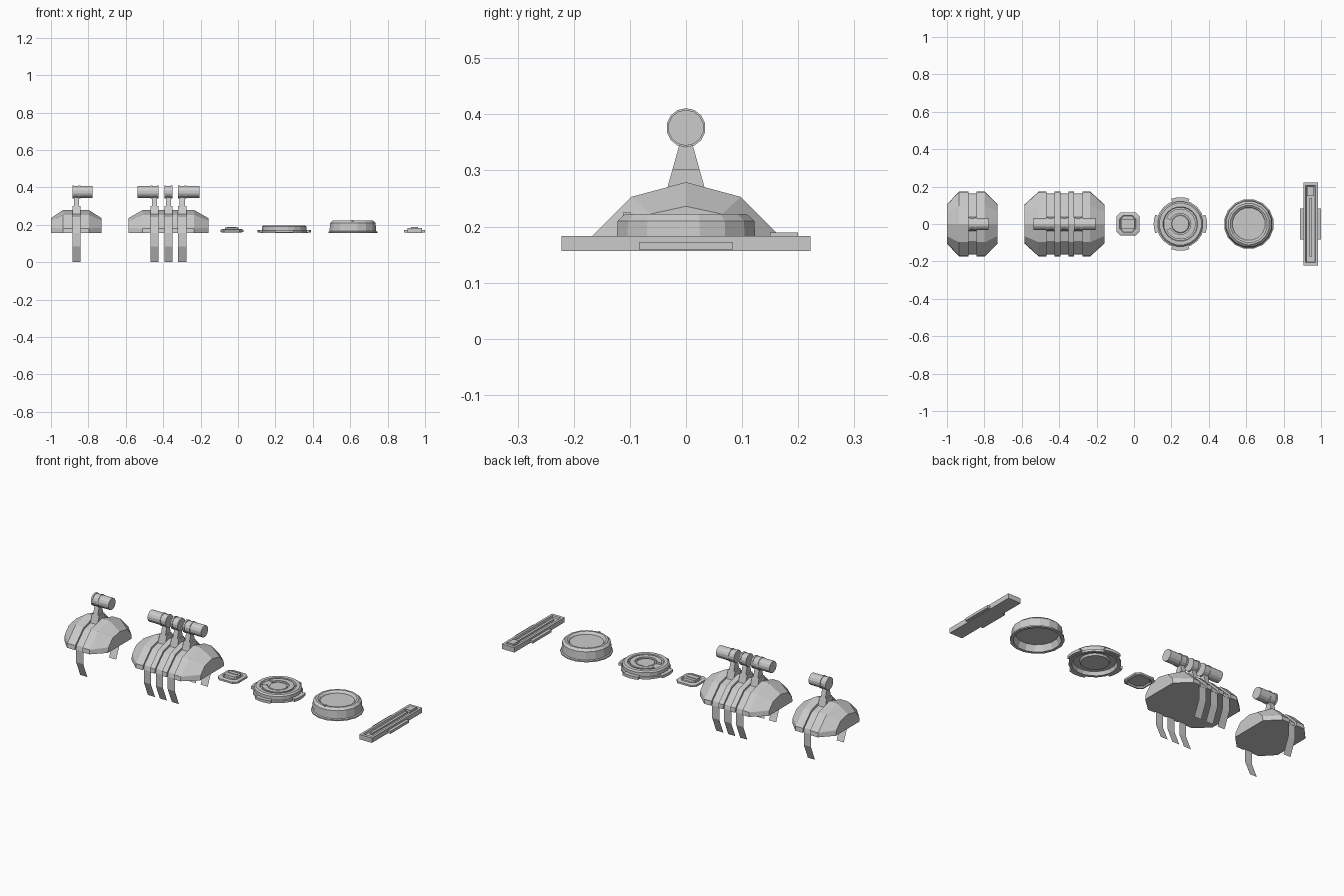
import bpy, bmesh, math

if "Cube" in bpy.data.objects:
    bpy.data.objects.remove(bpy.data.objects["Cube"])

ZB = 0.156  # common underside height of all controls


def finish(bm, name):
    bmesh.ops.remove_doubles(bm, verts=bm.verts, dist=1e-5)
    bmesh.ops.recalc_face_normals(bm, faces=bm.faces)
    me = bpy.data.meshes.new(name)
    bm.to_mesh(me)
    bm.free()
    ob = bpy.data.objects.new(name, me)
    bpy.context.collection.objects.link(ob)
    return ob


def skin(bm, loops, close_u=True, caps=True, close_v=False):
    """Bridge a list of equally long point loops."""
    vs = [[bm.verts.new(p) for p in lp] for lp in loops]
    n = len(vs[0])
    for k in range(len(vs) if close_v else len(vs) - 1):
        a, b = vs[k], vs[(k + 1) % len(vs)]
        for i in range(n if close_u else n - 1):
            j = (i + 1) % n
            bm.faces.new((a[i], a[j], b[j], b[i]))
    if caps:
        bm.faces.new(vs[0])
        bm.faces.new(vs[-1])


def lathe(name, cx, prof, n):
    """Revolve an (r, z) profile around a vertical axis."""
    bm = bmesh.new()
    step = 2 * math.pi / n
    loops = [[(cx + r * math.cos((k + .5) * step), r * math.sin((k + .5) * step), z)
              for r, z in prof] for k in range(n)]
    skin(bm, loops, close_u=False, caps=False, close_v=True)
    bmesh.ops.dissolve_degenerate(bm, edges=bm.edges, dist=1e-6)
    return finish(bm, name)


def sector(name, cx, r0, r1, z0, z1, mid, half, n):
    """Solid ring sector centred on angle mid (degrees)."""
    bm = bmesh.new()
    loops = []
    for k in range(n + 1):
        a = math.radians(mid - half + 2 * half * k / n)
        c, s = math.cos(a), math.sin(a)
        loops.append([(cx + r * c, r * s, z)
                      for r, z in ((r0, z0), (r1, z0), (r1, z1), (r0, z1))])
    skin(bm, loops)
    return finish(bm, name)


def plate(cx, hx, hy, c, z):
    """Rectangle outline with chamfered corners."""
    pts = [(hx, hy - c), (hx - c, hy), (-hx + c, hy), (-hx, hy - c),
           (-hx, -hy + c), (-hx + c, -hy), (hx - c, -hy), (hx, -hy + c)]
    return [(cx + x, y, z) for x, y in pts]


def box(name, x0, x1, y0, y1, z0, z1):
    bm = bmesh.new()
    skin(bm, [[(x0, y0, z), (x1, y0, z), (x1, y1, z), (x0, y1, z)] for z in (z0, z1)])
    return finish(bm, name)


def cyl_x(name, x0, x1, r, z, n=14):
    bm = bmesh.new()
    skin(bm, [[(x, r * math.sin(2 * math.pi * k / n), z + r * math.cos(2 * math.pi * k / n))
               for k in range(n)] for x in (x0, x1)])
    return finish(bm, name)


# ---- lever housings: cross-sections (y, z) lofted along x ----
def sym(half):
    return half + [(-y, z) for y, z in reversed(half) if y > 0]


END = sym([(0.105, ZB), (0.10, 0.185), (0.065, 0.222), (0, 0.236)])
MAIN = sym([(0.173, ZB), (0.17, 0.18), (0.097, 0.253), (0, 0.279)])
FLOOR = sym([(0.164, ZB), (0.158, 0.178), (0.092, 0.243), (0, 0.266)])
BAND = sym([(0.127, 0.0), (0.163, 0.085), (0.163, ZB), (0.153, 0.178), (0.091, 0.24), (0, 0.263)])
HW = 0.022  # half width of a slot


def housing(name, x0, x1, x2, x3, slots):
    secs = [(x0, END), (x1, MAIN)]
    for s in slots:
        secs += [(s - HW, MAIN), (s - HW, FLOOR), (s + HW, FLOOR), (s + HW, MAIN)]
    secs += [(x2, MAIN), (x3, END)]
    bm = bmesh.new()
    skin(bm, [[(x, y, z) for y, z in p] for x, p in secs])
    finish(bm, name)


def lever(name, s, g0, g1):
    # thin curved strip that slides in the slot
    bm = bmesh.new()
    skin(bm, [[(x, y, z) for y, z in BAND] for x in (s - HW, s + HW)],
         close_u=False, caps=False)
    finish(bm, name + "_strip")
    # tapered stem
    bm = bmesh.new()
    rows = [(HW, 0.042, 0.24), (HW, 0.033, 0.27), (HW, 0.024, 0.302),
            (0.014, 0.024, 0.302), (0.014, 0.012, 0.345), (0.014, 0.012, 0.37)]
    skin(bm, [[(s - w, -d, z), (s + w, -d, z), (s + w, d, z), (s - w, d, z)]
              for w, d, z in rows])
    finish(bm, name + "_stem")
    # grip with end flanges
    cyl_x(name + "_grip", g0, g1, 0.032, 0.376)
    for k, x in enumerate((s - HW, s + HW - 0.01)):
        cyl_x(f"{name}_flange_{k}", x, x + 0.01, 0.035, 0.376)


housing("single_housing", -1.0, -0.936, -0.797, -0.73, [-0.864])
lever("single_lever", -0.864, -0.886, -0.779)

SLOTS = [-0.446, -0.372, -0.298]
housing("triple_housing", -0.585, -0.51, -0.234, -0.159, SLOTS)
for i, (s, a, b) in enumerate(zip(SLOTS, (-0.537, -0.394, -0.32), (-0.424, -0.35, -0.207))):
    lever(f"triple_lever_{i}", s, a, b)

# ---- small push button, hollow underneath ----
bx = -0.033
bm = bmesh.new()
rows = [(0.045, 0.166), (0.052, 0.159), (0.0615, 0.163), (0.0615, 0.173),
        (0.052, 0.177), (0.045, 0.177), (0.042, 0.173)]
skin(bm, [plate(bx, h, h, 0.02, z) for h, z in rows])
finish(bm, "button_base")
bm = bmesh.new()
skin(bm, [plate(bx, 0.038, 0.028, 0.006, 0.172), plate(bx, 0.036, 0.026, 0.006, 0.185)])
finish(bm, "button_cap")
box("button_mark", bx - 0.025, bx + 0.025, 0.0, 0.008, 0.184, 0.188)

# ---- rotary dial ----
dx = 0.248
lathe("dial_body", dx, [(0, 0.188), (0.09, 0.188), (0.093, 0.197), (0.113, 0.197),
                        (0.121, 0.19), (0.121, 0.17), (0.128, 0.168), (0.128, ZB),
                        (0.113, ZB), (0.105, 0.175), (0.075, 0.175), (0.07, 0.165), (0, 0.165)], 20)
sector("dial_c_ring", dx, 0.056, 0.082, 0.18, 0.197, 0, 157, 18)
lathe("dial_hub", dx, [(0, 0.193), (0.045, 0.193), (0.05, 0.185)], 20)
for i in range(4):
    sector(f"dial_tab_{i}", dx, 0.115, 0.143, ZB + 0.002, 0.173, 90 * i, 20, 4)

# ---- round ring button ----
lathe("ring_button", 0.614, [(0, 0.21), (0.088, 0.21), (0.092, 0.216), (0.1, 0.222), (0.111, 0.222),
                             (0.124, 0.21), (0.127, 0.166), (0.134, 0.163), (0.134, ZB),
                             (0.118, ZB), (0.106, 0.19), (0, 0.19)], 16)
box("ring_marker", 0.608, 0.62, -0.112, -0.098, 0.215, 0.225)

# ---- slider strip ----
sx = 0.944
bm = bmesh.new()
rows = [(0.039, 0.222, ZB), (0.039, 0.222, 0.183), (0.026, 0.205, 0.183), (0.023, 0.202, 0.174)]
skin(bm, [[(sx - w, -d, z), (sx + w, -d, z), (sx + w, d, z), (sx - w, d, z)] for w, d, z in rows])
finish(bm, "slider_body")
box("slider_ridge", sx - 0.007, sx + 0.007, -0.175, 0.14, 0.17, 0.183)
box("slider_knob", sx - 0.018, sx + 0.018, 0.15, 0.2, 0.17, 0.189)
for i, s in enumerate((-1, 1)):
    xs = sorted((sx + s * 0.036, sx + s * 0.056))
    box(f"slider_tab_{i}", xs[0], xs[1], -0.083, 0.083, ZB + 0.002, 0.172)
